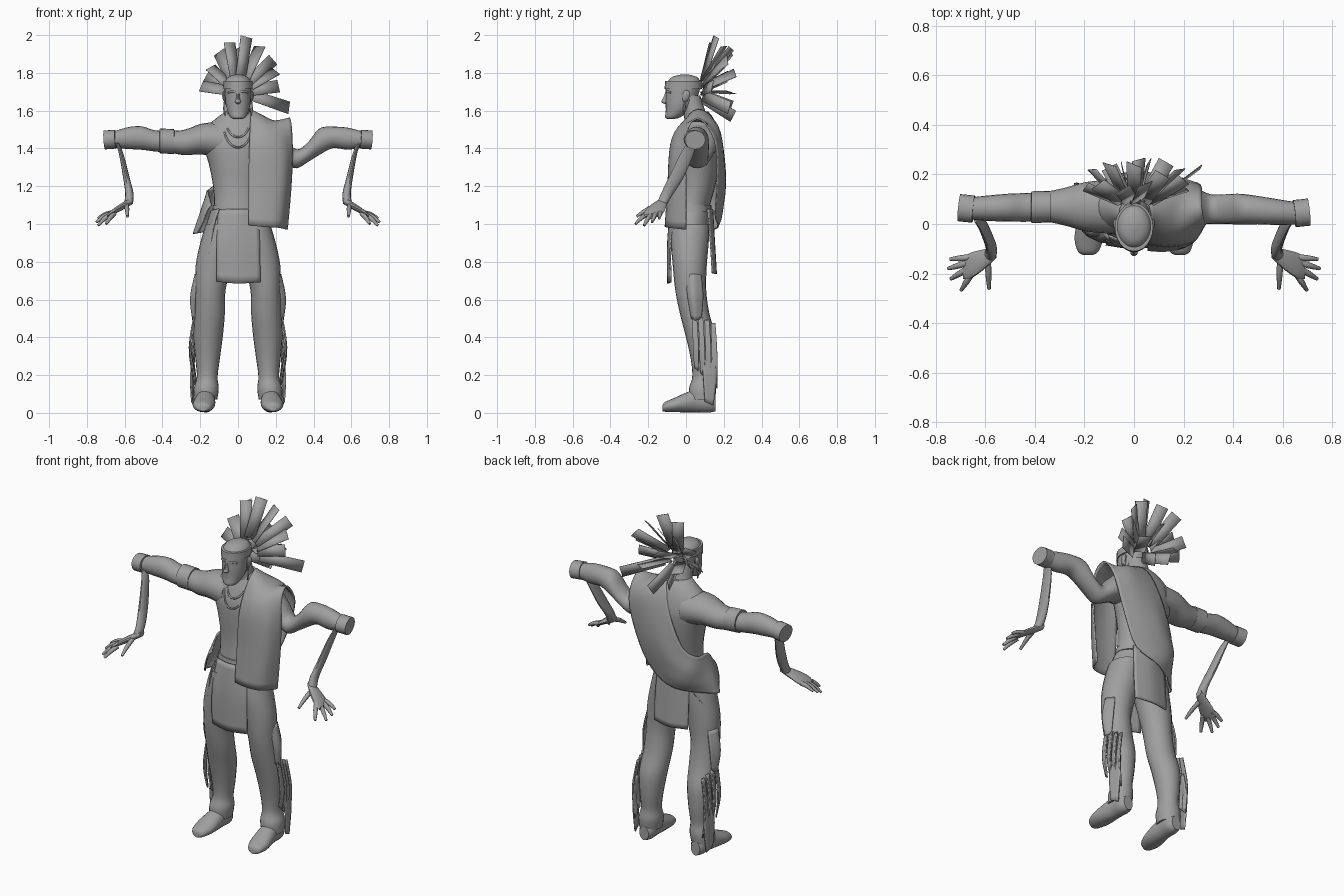
import bpy, bmesh, math
from mathutils import Vector, Matrix

grey = bpy.data.materials.new("stone_grey")
grey.diffuse_color = (0.35, 0.35, 0.35, 1)


def spline(pts, k):
    """Smooth curve through tuples of any length, k steps per span."""
    out, n = [], len(pts)
    for i in range(n - 1):
        a, b, c, d = pts[max(i - 1, 0)], pts[i], pts[i + 1], pts[min(i + 2, n - 1)]
        for j in range(k):
            t = j / k
            out.append(tuple(0.5 * (2 * q + (r - p) * t + (2 * p - 5 * q + 4 * r - s) * t * t
                                    + (3 * q - p - 3 * r + s) * t ** 3)
                             for p, q, r, s in zip(a, b, c, d)))
    return out + [tuple(pts[-1])]


def mesh(name, verts, faces, thick=0, angle=40):
    me = bpy.data.meshes.new(name)
    me.from_pydata(verts, [], faces)
    bm = bmesh.new()
    bm.from_mesh(me)
    bmesh.ops.recalc_face_normals(bm, faces=bm.faces)
    bm.to_mesh(me)
    bm.free()
    me.materials.append(grey)
    ob = bpy.data.objects.new(name, me)
    bpy.context.collection.objects.link(ob)
    if thick:
        m = ob.modifiers.new("thickness", 'SOLIDIFY')
        m.thickness, m.offset = thick, 0
    bpy.ops.object.select_all(action='DESELECT')
    bpy.context.view_layer.objects.active = ob
    ob.select_set(True)
    bpy.ops.object.shade_smooth_by_angle(angle=math.radians(angle))
    return ob


def loft(name, secs, axis='z', n=20, k=4):
    """Sections are (cx, cy, cz, r1, r2); rings lie across the axis."""
    rings, v, f = (spline(secs, k) if k > 1 else secs), [], []
    for x, y, z, a, b in rings:
        for i in range(n):
            t = math.tau * i / n
            p, q = a * math.cos(t), b * math.sin(t)
            v.append((x + p, y + q, z) if axis == 'z' else
                     (x, y + p, z + q) if axis == 'x' else (x + p, y, z + q))
    for r in range(len(rings) - 1):
        for i in range(n):
            j = (i + 1) % n
            f.append((r * n + i, r * n + j, r * n + n + j, r * n + n + i))
    f += [tuple(range(n)), tuple(range(len(v) - n, len(v)))]
    return mesh(name, v, f)


def sheet(name, rows, k=4, thick=0.008):
    """Cloth through a grid of control points."""
    fine = [spline(r, k) for r in rows]
    cols = [spline(c, k) for c in zip(*fine)]
    h = len(cols[0])
    v = [p for c in cols for p in c]
    f = [(c * h + r, c * h + r + 1, (c + 1) * h + r + 1, (c + 1) * h + r)
         for c in range(len(cols) - 1) for r in range(h - 1)]
    return mesh(name, v, f, thick)


def tube(name, pts):
    """Round cord through (x, y, z, radius) points."""
    cu = bpy.data.curves.new(name, 'CURVE')
    cu.dimensions, cu.bevel_depth, cu.bevel_resolution, cu.use_fill_caps = '3D', 1, 2, True
    sp = cu.splines.new('POLY')
    fine = spline(pts, 4)
    sp.points.add(len(fine) - 1)
    for p, q in zip(sp.points, fine):
        p.co, p.radius = (*q[:3], 1), q[3]
    sp.use_smooth = True
    cu.materials.append(grey)
    bpy.context.collection.objects.link(bpy.data.objects.new(name, cu))


# torso, neck and head
loft("torso", [(0, .03, .86, .13, .08), (0, .025, .95, .165, .1), (0, .025, 1.02, .155, .1),
               (0, .03, 1.09, .128, .095), (0, .05, 1.2, .132, .105), (0, .06, 1.32, .155, .118),
               (0, .065, 1.42, .185, .12), (0, .07, 1.5, .175, .1), (0, .07, 1.56, .115, .075),
               (0, .06, 1.595, .065, .058)], n=28)
loft("neck", [(0, .065, 1.53, .085, .07), (0, .045, 1.59, .062, .06), (0, .02, 1.68, .056, .056)])
loft("head", [(0, -.08, 1.555, .018, .014), (0, -.07, 1.565, .04, .04), (0, -.045, 1.6, .057, .062),
              (0, -.03, 1.64, .066, .078), (0, -.022, 1.68, .069, .086), (0, -.016, 1.72, .071, .091),
              (0, -.01, 1.755, .069, .086), (0, -.008, 1.78, .048, .062), (0, -.006, 1.792, .012, .016)], n=24)
loft("headband", [(0, -.015, 1.715, .068, .088), (0, -.015, 1.716, .077, .099),
                  (0, -.013, 1.757, .077, .097), (0, -.013, 1.758, .066, .084)], k=1, n=24)
loft("nose", [(0, -.108, 1.636, .006, .006), (0, -.112, 1.645, .016, .018), (0, -.11, 1.66, .011, .016),
              (0, -.102, 1.685, .008, .012), (0, -.1, 1.71, .009, .006)], n=10)
for dz, w in ((0, .022), (-.011, .019)):
    tube("lips", [(-w, -.09, 1.612 + dz, .002), (0, -.103, 1.614 + dz, .005), (w, -.09, 1.612 + dz, .002)])
for s in (-1, 1):
    tube("brow", [(s * .012, -.103, 1.699, .005), (s * .03, -.098, 1.702, .006), (s * .052, -.08, 1.696, .005)])
    tube("eye", [(s * .018, -.097, 1.682, .002), (s * .029, -.092, 1.683, .005), (s * .042, -.084, 1.682, .002)])
    loft("ear", [(s * .064, -.005, 1.645, .006, .008), (s * .071, -.003, 1.66, .009, .016),
                 (s * .075, .002, 1.69, .009, .02), (s * .07, .002, 1.708, .004, .008)], n=10)
    tube("earring", [(s * .071, -.005, 1.65, .004), (s * .073, -.01, 1.61, .006), (s * .07, -.01, 1.575, .003)])

# necklaces
for drop, r, fwd in ((1.46, .065, .1), (1.405, .08, .118)):
    arc = [math.pi * (i / 8 - .5) for i in range(9)]
    tube("necklace", [(r * math.sin(a), .05 - fwd * max(0, math.cos(a)) ** .6,
                       1.575 - (1.575 - drop) * max(0, math.cos(a)) ** .8, .005) for a in arc])

# feather fan: tip positions, each feather a flat twisted strip
tips = [(-.195, .15, 1.73), (-.17, .22, 1.78), (-.145, .16, 1.83), (-.1, .24, 1.91), (-.045, .14, 1.96),
        (.0, .24, 1.93), (.045, .16, 1.99), (.115, .2, 1.94), (.185, .22, 1.87), (.2, .18, 1.81),
        (.215, .14, 1.73), (.27, .23, 1.615), (-.1, .23, 1.7), (-.05, .24, 1.62), (.06, .25, 1.57),
        (.13, .25, 1.69), (.02, .26, 1.8)]
for i, t in enumerate(tips):
    tip = Vector(t)
    root = Vector((.3 * tip.x, .09, 1.7 + .25 * (tip.z - 1.7)))
    d = (tip - root).normalized()
    side = d.cross(Vector((.55 * (-1) ** i, -1, .35))).normalized()
    v = [root - side * .03, root + side * .03, tip + side * .034, tip - side * .034]
    mesh("feather", v, [(0, 1, 2, 3)], .003)

# upper arms: bare one and the one under the blanket
loft("right_arm", [(-.08, .07, 1.44, .11, .1), (-.19, .07, 1.45, .1, .082), (-.28, .07, 1.432, .076, .068),
                   (-.36, .07, 1.435, .06, .058), (-.44, .067, 1.44, .058, .056), (-.51, .066, 1.455, .056, .062),
                   (-.58, .064, 1.455, .052, .058), (-.655, .063, 1.447, .045, .044)], 'x')
loft("left_arm", [(.08, .07, 1.44, .11, .1), (.18, .07, 1.43, .1, .085), (.25, .07, 1.385, .075, .07),
                  (.31, .06, 1.345, .06, .05), (.37, .06, 1.38, .06, .052), (.43, .06, 1.435, .062, .07),
                  (.5, .056, 1.458, .057, .057), (.58, .048, 1.452, .052, .058), (.655, .043, 1.447, .045, .044)], 'x')
loft("arm_band", [(-.415, .068, 1.44, .058, .058), (-.414, .068, 1.44, .064, .066),
                  (-.338, .07, 1.436, .064, .066), (-.337, .07, 1.436, .058, .058)], 'x', k=1)

for s in (-1, 1):
    # wrist cuff, thin forearm and hand
    cuff = loft("cuff", [(-.03, 0, 0, .055, .05), (.03, 0, 0, .055, .05)], 'x', k=1)
    cuff.data.transform(Matrix.Translation((s * .677, .054 - s * .009, 1.447))
                        @ Matrix.Rotation(math.radians(s * 6), 4, 'Z') @ Matrix.Rotation(math.radians(s * 4), 4, 'Y'))
    loft("forearm", [(s * .64, .03, 1.43, .009, .024), (s * .618, .005, 1.37, .012, .036),
                     (s * .592, -.05, 1.25, .017, .04), (s * .575, -.1, 1.16, .022, .034),
                     (s * .58, -.125, 1.11, .024, .028)], n=14)
    loft("palm", [(s * .555, -.115, 1.125, .022, .018), (s * .61, -.145, 1.095, .042, .02),
                  (s * .66, -.168, 1.065, .052, .016), (s * .69, -.178, 1.045, .044, .01)], 'x', n=14)
    for a, b in (((.665, -.135, 1.06), (.742, -.142, 1.03)), ((.675, -.158, 1.055), (.75, -.18, 1.01)),
                 ((.675, -.183, 1.05), (.74, -.222, .992)), ((.655, -.2, 1.055), (.698, -.268, 1.0)),
                 ((.59, -.15, 1.1), (.585, -.262, 1.04))):
        m = [(p + q) / 2 for p, q in zip(a, b)]
        tube("finger", [(s * a[0], a[1], a[2], .013), (s * m[0], m[1], m[2] + .006, .012),
                        (s * b[0], b[1], b[2], .007)])
    # leggings and shoe
    loft("leg", [(s * .085, .025, 1.0, .085, .1), (s * .1, .02, .9, .1, .1), (s * .128, .02, .78, .096, .09),
                 (s * .146, .025, .65, .08, .082), (s * .15, .047, .52, .08, .078), (s * .158, .08, .4, .077, .08),
                 (s * .161, .094, .28, .064, .068), (s * .163, .093, .19, .055, .06), (s * .168, .088, .13, .066, .072),
                 (s * .172, .085, .07, .062, .068)])
    loft("shoe", [(s * .185, -.125, .025, .02, .016), (s * .185, -.11, .032, .042, .026),
                  (s * .182, -.06, .042, .058, .038), (s * .176, 0, .055, .056, .052), (s * .172, .06, .065, .05, .062),
                  (s * .17, .12, .06, .048, .058), (s * .17, .155, .05, .03, .042)], 'y')
    # side fringes on the leggings
    sheet("upper_fringe", [[(s * .205, .0, .73), (s * .225, .035, .735), (s * .2, .08, .73)],
                           [(s * .225, .01, .62), (s * .25, .04, .61), (s * .22, .09, .62)],
                           [(s * .225, .03, .5), (s * .238, .05, .49), (s * .225, .08, .5)]])
    for i in range(4):
        y, z, x = .045 + i * .033, .52 - .015 * i, .232 - .006 * i
        sheet("leg_fringe", [[(s * x, y - .012, z), (s * x, y + .012, z)],
                             [(s * (x + .022), y - .008, z - .16), (s * (x + .025), y + .022, z - .17)],
                             [(s * (x + .005), y, .24 - .03 * i), (s * (x + .012), y + .02, .22 - .03 * i)]])
    sheet("ankle_fringe", [[(s * .23, .08, .36), (s * .225, .15, .38)], [(s * .25, .09, .2), (s * .235, .165, .22)],
                           [(s * .245, .1, .06), (s * .235, .145, .04)]])

# belt and loincloth panels
loft("belt", [(0, .03, 1.065, .13, .1), (0, .03, 1.066, .137, .104), (0, .032, 1.1, .132, .102),
              (0, .032, 1.101, .125, .096)], k=1, n=28)
sheet("front_panel", [[(-.105, -.045, 1.075), (0, -.08, 1.08), (.105, -.045, 1.075)],
                      [(-.113, -.08, .9), (0, -.096, .9), (.115, -.08, .9)],
                      [(-.113, -.08, .695), (0, -.096, .685), (.118, -.08, .692)]])
sheet("back_panel", [[(-.1, .115, 1.08), (0, .14, 1.08), (.1, .115, 1.08)],
                     [(-.11, .13, .9), (0, .15, .9), (.11, .13, .9)],
                     [(-.11, .14, .74), (0, .16, .735), (.11, .14, .74)]])
sheet("hip_wrap", [[(-.1, -.06, 1.08), (-.14, .03, 1.07), (-.1, .11, 1.07)],
                   [(-.13, -.07, .98), (-.18, .03, .95), (-.13, .12, .96)],
                   [(-.15, -.065, .84), (-.203, .0, .85), (-.19, .07, .86)]])

# blanket: front drape, over the shoulder, across the back to the opposite hip
sheet("blanket", [
    [(.055, -.105, .995), (.13, -.108, .985), (.215, -.085, .98), (.26, .0, .97)],
    [(.055, -.085, 1.2), (.14, -.095, 1.2), (.235, -.075, 1.2), (.28, .0, 1.2)],
    [(.06, -.07, 1.4), (.14, -.08, 1.42), (.235, -.06, 1.4), (.287, .0, 1.38)],
    [(.065, -.015, 1.53), (.13, -.028, 1.525), (.2, -.02, 1.515), (.283, .015, 1.52)],
    [(.065, .06, 1.605), (.125, .06, 1.575), (.19, .07, 1.545), (.272, .08, 1.555)],
    [(.025, .145, 1.55), (.1, .16, 1.53), (.19, .17, 1.5), (.268, .155, 1.43)],
    [(-.03, .185, 1.4), (.055, .2, 1.36), (.14, .195, 1.3), (.205, .165, 1.22)],
    [(-.1, .175, 1.24), (-.03, .205, 1.18), (.05, .19, 1.11), (.115, .155, 1.05)],
    [(-.155, .12, 1.18), (-.145, .16, 1.1), (-.1, .175, 1.03), (-.04, .165, .98)],
    [(-.16, .03, 1.17), (-.185, .04, 1.1), (-.21, .05, 1.02), (-.225, .045, .95)],
    [(-.14, -.045, 1.1), (-.165, -.05, 1.07), (-.19, -.04, 1.0), (-.215, .0, .95)]])
